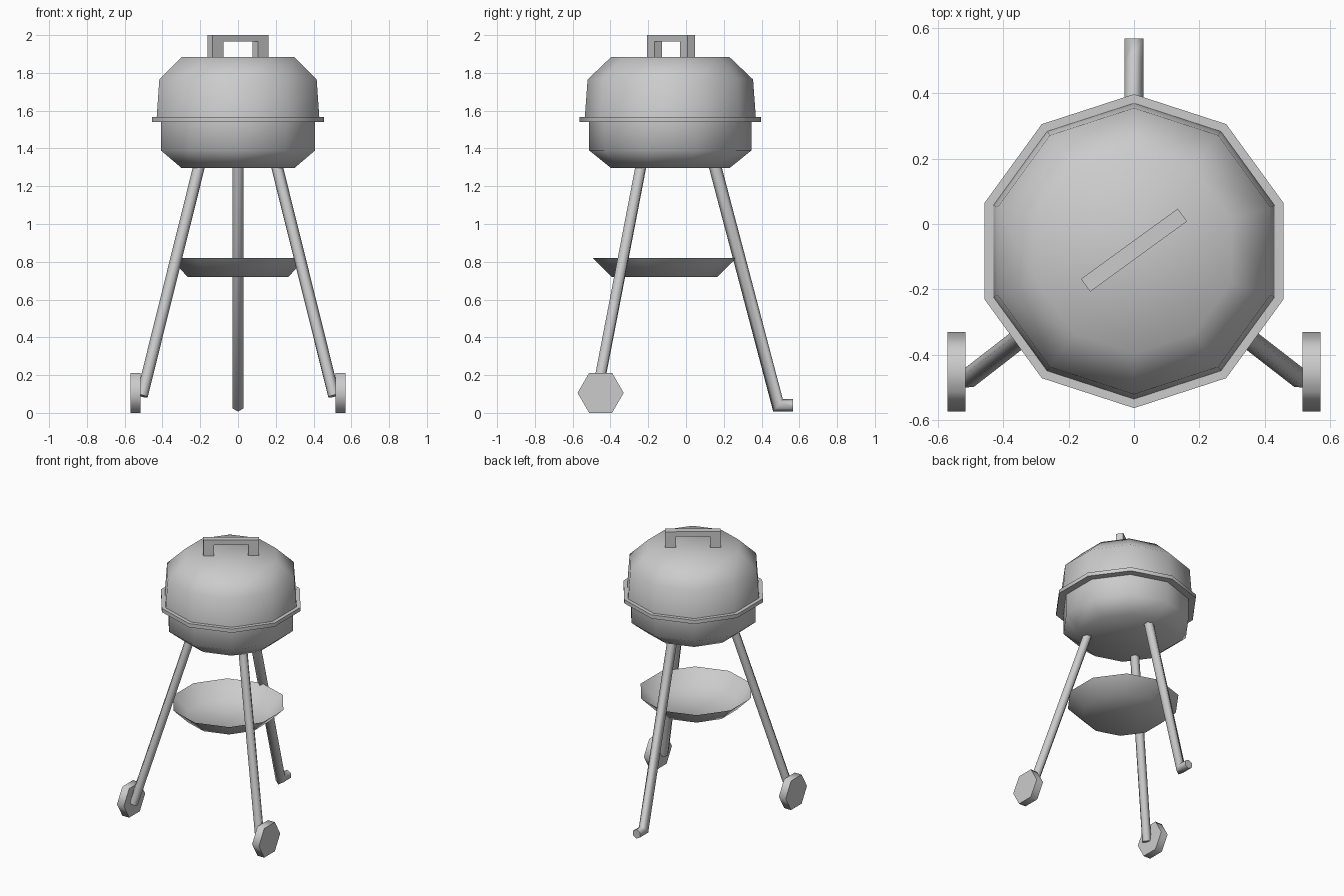
import bpy, math
from math import sin, cos, pi
from mathutils import Vector, Matrix

if "Cube" in bpy.data.objects:
    bpy.data.objects.remove(bpy.data.objects["Cube"])

CY = -0.083  # centre of the kettle in y


def make(name, verts, faces, angle=50):
    me = bpy.data.meshes.new(name)
    me.from_pydata(verts, [], faces)
    me.update()
    ob = bpy.data.objects.new(name, me)
    bpy.context.collection.objects.link(ob)
    bpy.ops.object.select_all(action='DESELECT')
    ob.select_set(True)
    bpy.context.view_layer.objects.active = ob
    bpy.ops.object.shade_smooth_by_angle(angle=math.radians(angle))
    return ob


def lathe(name, profile, cy=CY, n=10, bottom=False, top=False, loop=False):
    """Ten-sided turned part; profile is (radius, z), listed bottom to top on the outside."""
    verts = [(r * cos(pi / 2 + 2 * pi * k / n), cy + r * sin(pi / 2 + 2 * pi * k / n), z)
             for r, z in profile for k in range(n)]
    m = len(profile)
    faces = []
    for i in range(m if loop else m - 1):
        a, b = i * n, ((i + 1) % m) * n
        faces += [(a + k, a + (k + 1) % n, b + (k + 1) % n, b + k) for k in range(n)]
    if bottom:
        faces.append(tuple(reversed(range(n))))
    if top:
        faces.append(tuple(range((m - 1) * n, m * n)))
    return make(name, verts, faces)


def tube(name, path, r, side, n=6):
    """Hexagonal pipe swept along a path, mitred at bends; 'side' is a reference direction."""
    pts = [Vector(p) for p in path]
    verts, faces = [], []
    for i, p in enumerate(pts):
        d0 = (pts[i] - pts[i - 1]).normalized() if i else None
        d1 = (pts[i + 1] - pts[i]).normalized() if i < len(pts) - 1 else None
        d = d1 or d0
        if d0 and d1:
            d = (d0 + d1).normalized()
        stretch = 1 / d.dot(d0 or d1)
        u = Vector(side)
        u = (u - d * u.dot(d)).normalized()
        v = d.cross(u)
        for k in range(n):
            t = pi / 6 + 2 * pi * k / n
            verts.append(p + u * r * cos(t) + v * r * sin(t) * stretch)
    for i in range(len(pts) - 1):
        a, b = i * n, (i + 1) * n
        faces += [(a + k, a + (k + 1) % n, b + (k + 1) % n, b + k) for k in range(n)]
    faces += [tuple(reversed(range(n))), tuple(range(len(verts) - n, len(verts)))]
    return make(name, verts, faces, 65)


# Kettle: bowl, rim band and lid
lathe("bowl", [(0.315, 1.297), (0.43, 1.39), (0.43, 1.55)], bottom=True)
lathe("rim", [(0.42, 1.54), (0.48, 1.54), (0.48, 1.567), (0.42, 1.567)], loop=True)
lathe("lid", [(0.453, 1.56), (0.438, 1.765), (0.312, 1.885)], top=True)

# Ash tray
lathe("ash_tray", [(0.28, 0.72), (0.38, 0.82)], cy=-0.113, bottom=True)

# Lid handle: U-shaped profile extruded, turned to run diagonally
prof = [(-0.183, 1.875), (-0.113, 1.875), (-0.113, 1.965), (0.113, 1.965),
        (0.113, 1.875), (0.183, 1.875), (0.183, 2.0), (-0.183, 2.0)]
m = len(prof)
rot = Matrix.Translation((0, -0.08, 0)) @ Matrix.Rotation(math.radians(36), 4, 'Z')
hv = [rot @ Vector((x, y, z)) for y in (-0.024, 0.024) for x, z in prof]
hf = [tuple(range(m)), tuple(reversed(range(m, 2 * m)))]
hf += [(k, k + m, (k + 1) % m + m, (k + 1) % m) for k in range(m)]
make("lid_handle", hv, hf, 30)

# Rear leg with bent foot
tube("rear_leg", [(0, 0.142, 1.35), (0, 0.487, 0.04), (0, 0.567, 0.04)], 0.033, (1, 0, 0))

# Front legs and six-sided wheels, both sides
for s, side in ((-1, "left"), (1, "right")):
    tube("front_leg_" + side, [(s * 0.195, -0.23, 1.35), (s * 0.508, -0.473, 0.09)],
         0.031, (s * 0.8, -0.6, 0))
    wv = [(s * x, -0.452 + 0.122 * cos(pi * k / 3), 0.106 + 0.122 * sin(pi * k / 3))
          for x in (0.515, 0.57) for k in range(6)]
    wf = [tuple(reversed(range(6))), tuple(range(6, 12))]
    wf += [(k, (k + 1) % 6, (k + 1) % 6 + 6, k + 6) for k in range(6)]
    if s < 0:
        wf = [tuple(reversed(f)) for f in wf]
    make("wheel_" + side, wv, wf, 65)
